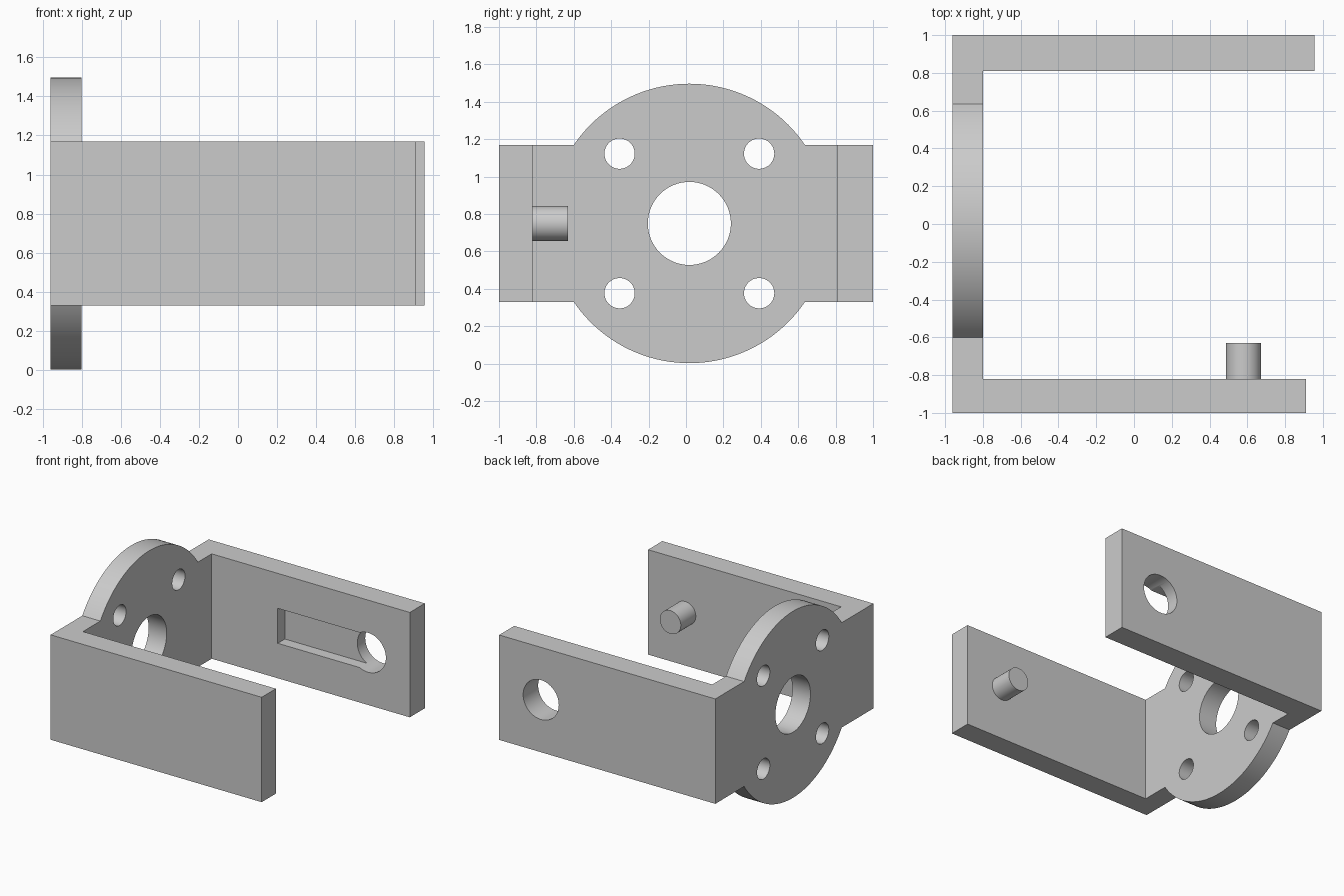
import bpy, bmesh, math
from mathutils import Matrix, Vector

cube = bpy.data.objects.get("Cube")
if cube:
    bpy.data.objects.remove(cube, do_unlink=True)

grey = bpy.data.materials.new("plain grey")
grey.use_nodes = True
grey.diffuse_color = (0.6, 0.6, 0.6, 1)
grey.node_tree.nodes["Principled BSDF"].inputs["Base Color"].default_value = (0.6, 0.6, 0.6, 1)

MID_Z = 0.75      # height of the common centre line
PLATE_Y = 0.018   # centre of the round plate
LEFT_X, INNER_X = -0.96, -0.8


def finish(name, bm):
    bmesh.ops.recalc_face_normals(bm, faces=bm.faces)
    mesh = bpy.data.meshes.new(name)
    bm.to_mesh(mesh)
    bm.free()
    mesh.materials.append(grey)
    obj = bpy.data.objects.new(name, mesh)
    bpy.context.collection.objects.link(obj)
    return obj


def extrude_profile(name, points, bottom, top):
    bm = bmesh.new()
    face = bm.faces.new([bm.verts.new((x, y, bottom)) for x, y in points])
    out = bmesh.ops.extrude_face_region(bm, geom=[face])
    verts = [v for v in out["geom"] if isinstance(v, bmesh.types.BMVert)]
    bmesh.ops.translate(bm, verts=verts, vec=(0, 0, top - bottom))
    return finish(name, bm)


def rod(name, start, end, radius, sides=64):
    start, end = Vector(start), Vector(end)
    axis = end - start
    bm = bmesh.new()
    turn = axis.to_track_quat('Z', 'Y').to_matrix().to_4x4()
    bmesh.ops.create_cone(bm, cap_ends=True, segments=sides, radius1=radius, radius2=radius,
                          depth=axis.length, matrix=Matrix.Translation((start + end) / 2) @ turn)
    return finish(name, bm)


def combine(target, tool, operation):
    mod = target.modifiers.new(operation.lower(), 'BOOLEAN')
    mod.operation, mod.solver, mod.object = operation, 'EXACT', tool
    bpy.context.view_layer.objects.active = target
    bpy.ops.object.modifier_apply(modifier=mod.name)
    bpy.data.objects.remove(tool, do_unlink=True)


# U-shaped channel: two arms joined by the end plate
bracket = extrude_profile("bracket", [
    (LEFT_X, -1), (0.91, -1), (0.91, -0.82), (INNER_X, -0.82),
    (INNER_X, 0.81), (0.955, 0.81), (0.955, 1), (LEFT_X, 1)], 0.33, 1.17)

# round mounting plate
combine(bracket, rod("round_plate", (LEFT_X, PLATE_Y, MID_Z), (INNER_X, PLATE_Y, MID_Z),
                     0.747, 128), 'UNION')

# central bore and four screw holes
holes = [(0, 0, 0.222)] + [(a, b, 0.081) for a in (-0.373, 0.373) for b in (-0.373, 0.373)]
for dy, dz, radius in holes:
    y, z = PLATE_Y + dy, MID_Z + dz
    combine(bracket, rod("plate_hole", (-1.2, y, z), (-0.6, y, z), radius), 'DIFFERENCE')

# shallow slot in the back arm, running into a through hole
slot = extrude_profile("slot_cutter", [(-0.215, 0.7), (0.58, 0.7), (0.58, 0.9), (-0.215, 0.9)],
                       MID_Z - 0.14, MID_Z + 0.14)
combine(bracket, slot, 'DIFFERENCE')
combine(bracket, rod("arm_hole", (0.585, 0.6, MID_Z), (0.585, 1.2, MID_Z), 0.158), 'DIFFERENCE')

# peg on the inside of the front arm
peg = rod("peg", (0.58, -0.84, MID_Z), (0.58, -0.63, MID_Z), 0.093)

# smooth round walls, crisp edges
for obj in (bracket, peg):
    bpy.ops.object.select_all(action='DESELECT')
    obj.select_set(True)
    bpy.context.view_layer.objects.active = obj
    bpy.ops.object.shade_smooth_by_angle(angle=math.radians(30))
